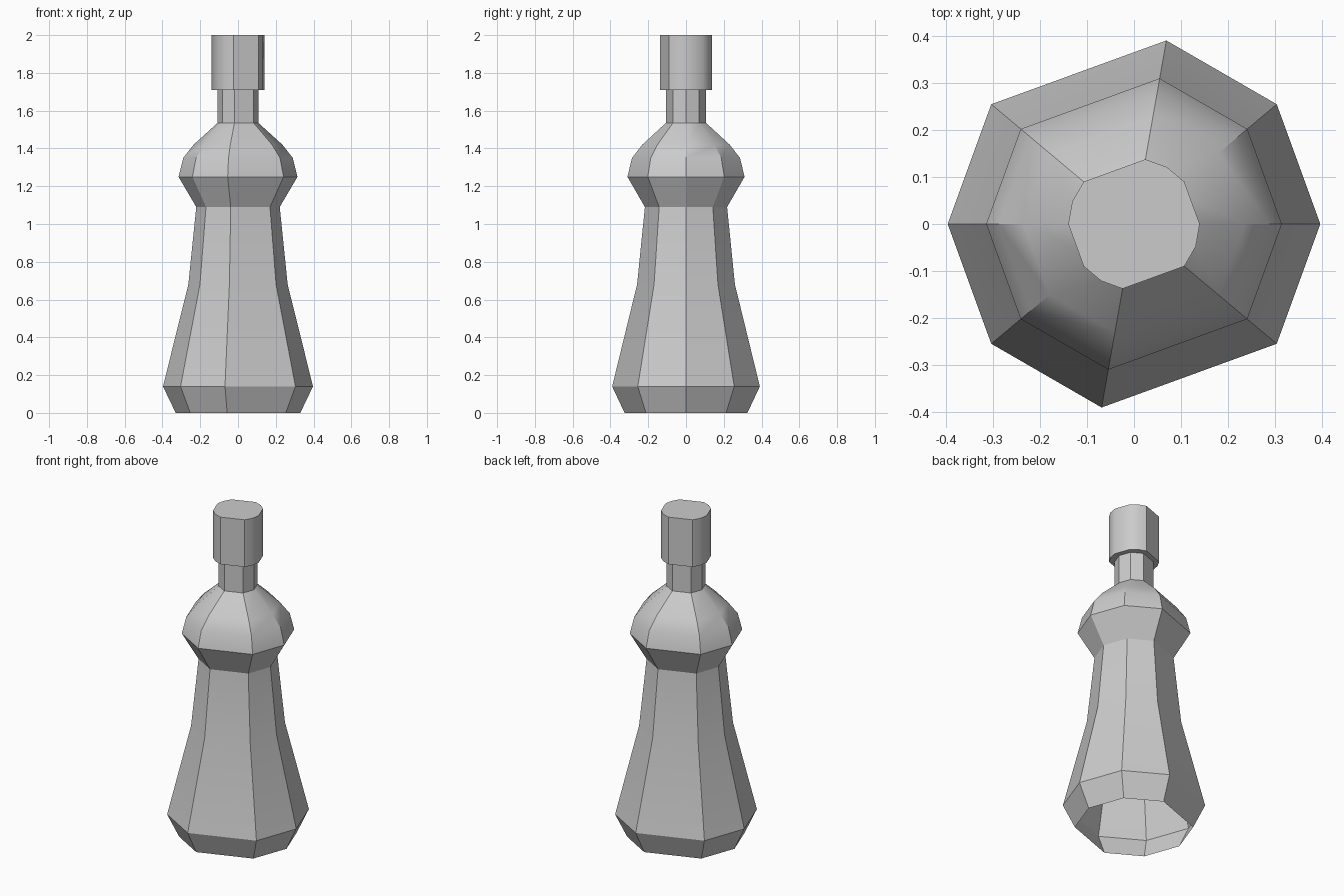
import bpy
import bmesh
from math import cos, sin, radians

cube = bpy.data.objects.get("Cube")
if cube:
    bpy.data.objects.remove(cube, do_unlink=True)

grey = bpy.data.materials.new("plain grey")
grey.use_nodes = True
colour = (0.6, 0.6, 0.6, 1)
grey.diffuse_color = colour
grey.node_tree.nodes["Principled BSDF"].inputs["Base Color"].default_value = colour


def lathe(name, profile, half_turn, closed=False):
    """Sweep (radius, height) points round uneven angles, repeated after 180 degrees."""
    angles = [radians(a + turn) for turn in (0, 180) for a in half_turn]
    bm = bmesh.new()
    rings = [[bm.verts.new((r * cos(a), r * sin(a), z)) for a in angles]
             for r, z in profile]
    n = len(angles)
    for low, high in zip(rings, rings[1:]):
        for i in range(n):
            j = (i + 1) % n
            bm.faces.new((low[i], low[j], high[j], high[i]))
    if closed:
        bm.faces.new(rings[0][::-1])
        bm.faces.new(rings[-1])
    mesh = bpy.data.meshes.new(name)
    bm.to_mesh(mesh)
    bm.free()
    mesh.materials.append(grey)
    obj = bpy.data.objects.new(name, mesh)
    bpy.context.collection.objects.link(obj)
    bpy.ops.object.select_all(action="DESELECT")
    obj.select_set(True)
    bpy.context.view_layer.objects.active = obj
    bpy.ops.object.shade_smooth_by_angle(angle=radians(30))
    return obj


eight_sided = (0, 40, 80, 140)
twelve_sided = (0, 40, 60, 80, 140, 160)

# Hollow bottle, open underneath: flared foot, tapered body, domed shoulder, neck
lathe("bottle", [(0.33, 0), (0.397, 0.14), (0.263, 0.68), (0.221, 1.09),
                 (0.315, 1.25), (0.29, 1.35), (0.235, 1.42),
                 (0.108, 1.535), (0.108, 1.71)], eight_sided)

# Solid stopper overhanging the neck
lathe("stopper", [(0.14, 1.71), (0.14, 2)], twelve_sided, closed=True)
